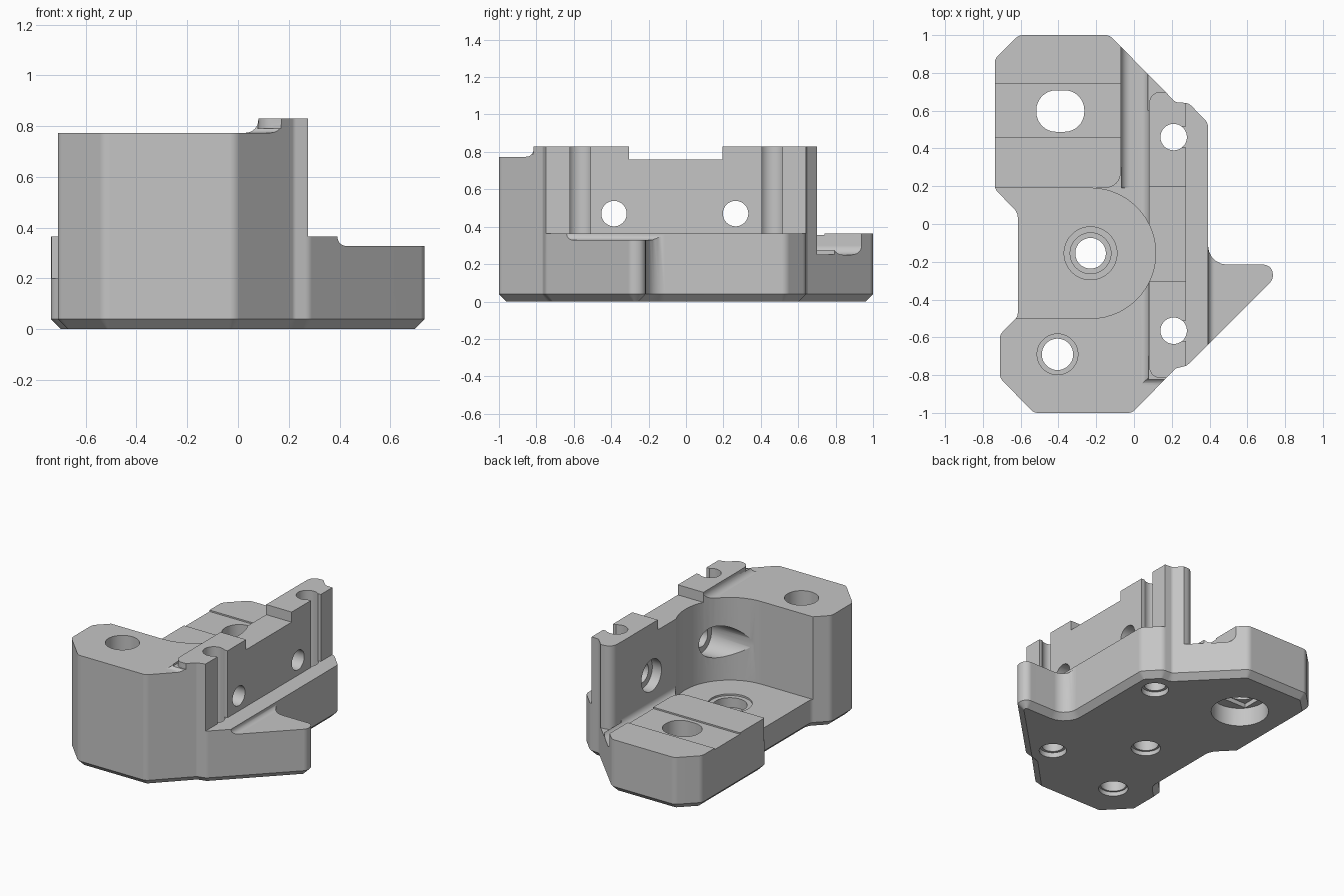
import bpy, bmesh, math
from mathutils import Vector

if "Cube" in bpy.data.objects:
    bpy.data.objects.remove(bpy.data.objects["Cube"], do_unlink=True)

grey = bpy.data.materials.new("plain_grey")
grey.use_nodes = True
colour = (0.56, 0.56, 0.56, 1)
grey.diffuse_color = colour
grey.node_tree.nodes["Principled BSDF"].inputs["Base Color"].default_value = colour


def rounded(corners, steps=8):
    """Outline from (u, v) or (u, v, radius) corners."""
    out = []
    for i, c in enumerate(corners):
        p = Vector(c[:2])
        r = c[2] if len(c) > 2 else 0
        if not r:
            out.append(p)
            continue
        a = (Vector(corners[i - 1][:2]) - p).normalized()
        b = (Vector(corners[(i + 1) % len(corners)][:2]) - p).normalized()
        half = a.angle(b) / 2
        centre = p + (a + b).normalized() * (r / math.sin(half))
        s = p + a * (r / math.tan(half)) - centre
        e = p + b * (r / math.tan(half)) - centre
        turn = math.atan2(s.x * e.y - s.y * e.x, s.dot(e))
        base = math.atan2(s.y, s.x)
        for k in range(steps + 1):
            t = base + turn * k / steps
            out.append(centre + Vector((math.cos(t), math.sin(t))) * r)
    return out


def circle(u, v, r, n=48):
    angles = [2 * math.pi * (k + 0.5) / n for k in range(n)]
    return [Vector((u + r * math.cos(t), v + r * math.sin(t))) for t in angles]


def rect(u0, v0, u1, v1):
    return rounded([(u0, v0), (u1, v0), (u1, v1), (u0, v1)])


def prism(name, outline, axis, lo, hi, chamfer=0):
    place = {"x": lambda p, h: (h, p.x, p.y),
             "y": lambda p, h: (p.x, h, p.y),
             "z": lambda p, h: (p.x, p.y, h)}[axis]
    bm = bmesh.new()
    bottom = [bm.verts.new(place(p, lo)) for p in outline]
    top = [bm.verts.new(place(p, hi)) for p in outline]
    floor = bm.faces.new(bottom)
    bm.faces.new(top[::-1])
    n = len(outline)
    for i in range(n):
        j = (i + 1) % n
        bm.faces.new((bottom[i], bottom[j], top[j], top[i]))
    bmesh.ops.recalc_face_normals(bm, faces=bm.faces)
    if chamfer:
        bmesh.ops.bevel(bm, geom=list(floor.edges), offset=chamfer,
                        segments=1, affect="EDGES")
    mesh = bpy.data.meshes.new(name)
    bm.to_mesh(mesh)
    bm.free()
    ob = bpy.data.objects.new(name, mesh)
    bpy.context.collection.objects.link(ob)
    return ob


def measure(mesh):
    bm = bmesh.new()
    bm.from_mesh(mesh)
    volume, closed = bm.calc_volume(), all(e.is_manifold for e in bm.edges)
    bm.free()
    return volume, closed


# Full-height blank with the outer footprint and a chamfered underside
R = 0.055
body = prism("bracket_body", rounded([
    (-0.61, 1, R), (-0.13, 1, R), (0.22, 0.645, .03), (0.29, 0.64, R),
    (0.392, 0.535, R), (0.392, -0.215, .1), (0.735, -0.215, .05),
    (0.735, -0.295, .05), (0.28, -0.75, R), (0.22, -0.765, .03),
    (-0.01, -1, R), (-0.53, -1, R), (-0.71, -0.815, R),
    (-0.71, -0.585, R), (-0.615, -0.49, .05), (-0.615, 0.06, .07),
    (-0.737, 0.185, R), (-0.737, 0.875, R)], steps=5), "z", 0, 0.83, chamfer=0.04)

TOP, LOW = 1.2, -0.2


def cut(*args):
    """Carve a prism from the body, keeping the first sound result."""
    cutter = prism("cutter", *args)
    before, limit = measure(body.data)[0], measure(cutter.data)[0]
    sound = []
    for solver in ("EXACT", "MANIFOLD"):
        m = body.modifiers.new("carve", "BOOLEAN")
        m.operation, m.solver, m.object = "DIFFERENCE", solver, cutter
        bpy.context.view_layer.update()
        mesh = bpy.data.meshes.new_from_object(
            body.evaluated_get(bpy.context.evaluated_depsgraph_get()))
        body.modifiers.clear()
        volume, closed = measure(mesh)
        if -1e-4 < before - volume < limit + 1e-4:
            sound.append((not closed, len(sound), mesh))
            if closed:
                break
    if sound:
        body.data = min(sound, key=lambda s: s[:2])[2]
    bpy.data.objects.remove(cutter, do_unlink=True)


# Vertical screw holes through the wall
for y in (0.46, -0.565):
    cut(circle(0.21, y, 0.07), "z", LOW, TOP)
    cut(circle(0.21, y, 0.088), "z", -0.1, 0.035)

# Stepped pocket hole and tower hole
for x, y, steps in ((-0.23, -0.155, ((0.081, LOW), (0.108, 0.12), (0.14, 0.188))),
                    (-0.405, -0.69, ((0.083, LOW), (0.108, 0.12)))):
    for r, z in steps:
        cut(circle(x, y, r), "z", z, TOP + r)
    cut(circle(x, y, 0.095), "z", -0.1, 0.03)

# Oval block hole with a stepped recess underneath
cut(rounded([(-0.517, 0.488, .105), (-0.263, 0.488, .105),
             (-0.263, 0.708, .105), (-0.517, 0.708, .105)]), "z", LOW, TOP)
cut(circle(-0.39, 0.598, 0.185), "z", -0.1, 0.13)
cut(rect(-0.53, 0.485, -0.25, 0.711), "z", -0.05, 0.16)

# Round pocket open to the side
arc = [math.pi * k / 28 for k in range(29)]
cut([Vector((-1, -0.5)),
     *[Vector((-0.23 + 0.345 * math.sin(t), -0.155 - 0.345 * math.cos(t))) for t in arc],
     Vector((-1, 0.19))], "z", 0.2, TOP)

# Rear block top and its shallow cross groove
cut(rect(-1.1, 0.1, -0.07, TOP), "z", 0.365, TOP + 0.1)
cut(rect(-1.2, 0.46, 0, 0.74), "z", 0.355, 0.6)

# Filleted channel between block and wall, rounding the block corner
cut(rounded([(-0.07, TOP), (-0.07, 0.25, .05), (0.08, 0.25, .05), (0.08, TOP)]),
    "y", -0.13, TOP)
cut(rounded([(-0.2, -0.1), (-0.02, -0.1), (-0.02, 0.19), (-0.066, 0.19),
             (-0.066, 0.3), (-0.071, 0.3), (-0.071, 0.191, .08), (-0.2, 0.191)]),
    "z", 0.25, TOP - 0.1)

# Rounded rear end of the wall
cut(rounded([(0.074, 0.6), (0.081, 0.6), (0.081, 0.70, .06), (0.4, 0.70),
             (0.4, TOP), (0.074, TOP)]), "z", 0.251, TOP)

# Tower top, leaving the wall proud with a fillet and a rounded front end
cut(rounded([(-1, 0.774), (0.08, 0.774, .05), (0.08, TOP), (-1, TOP)]), "y", -TOP, TOP)
cut(rounded([(-TOP, 0.774), (-0.815, 0.774, .04), (-0.815, TOP), (-TOP, TOP)]), "x", -1.1, 1)
cut(rounded([(0.076, -0.7), (0.081, -0.7), (0.081, -0.816, .06), (0.17, -0.816),
             (0.17, -0.85), (0.076, -0.85)]), "z", 0.79, TOP)

# Outer ledge and the lower side arm
cut(rounded([(0.276, TOP), (0.276, 0.365), (0.392, 0.365), (0.392, 0.328, .035),
             (TOP, 0.328), (TOP, TOP)]), "y", -TOP - 0.1, TOP + 0.1)

# Slots opening the screw holes outward above the ledge
for y in (0.46, -0.565):
    cut(rect(0.21, y - 0.055, 0.5, y + 0.055), "z", 0.365, TOP)

# Wall top notch
cut(rect(0.078, -0.305, 0.5, 0.195), "z", 0.76, TOP)

# Cross bores with inner counterbores
for y, inner in ((0.265, -0.05), (-0.385, -0.23)):
    cut(circle(y, 0.47, 0.068), "x", inner + 0.01, 1)
    cut(circle(y, 0.47, 0.11), "x", inner, 0.15)

# One flat colour on the finished casting
body.data.materials.clear()
body.data.materials.append(grey)
for p in body.data.polygons:
    p.material_index = 0

# Smooth curved walls, keep machined edges crisp
bpy.ops.object.select_all(action="DESELECT")
body.select_set(True)
bpy.context.view_layer.objects.active = body
bpy.ops.object.shade_smooth_by_angle(angle=math.radians(20))
weighted = body.modifiers.new("even_normals", "WEIGHTED_NORMAL")
weighted.keep_sharp = True
